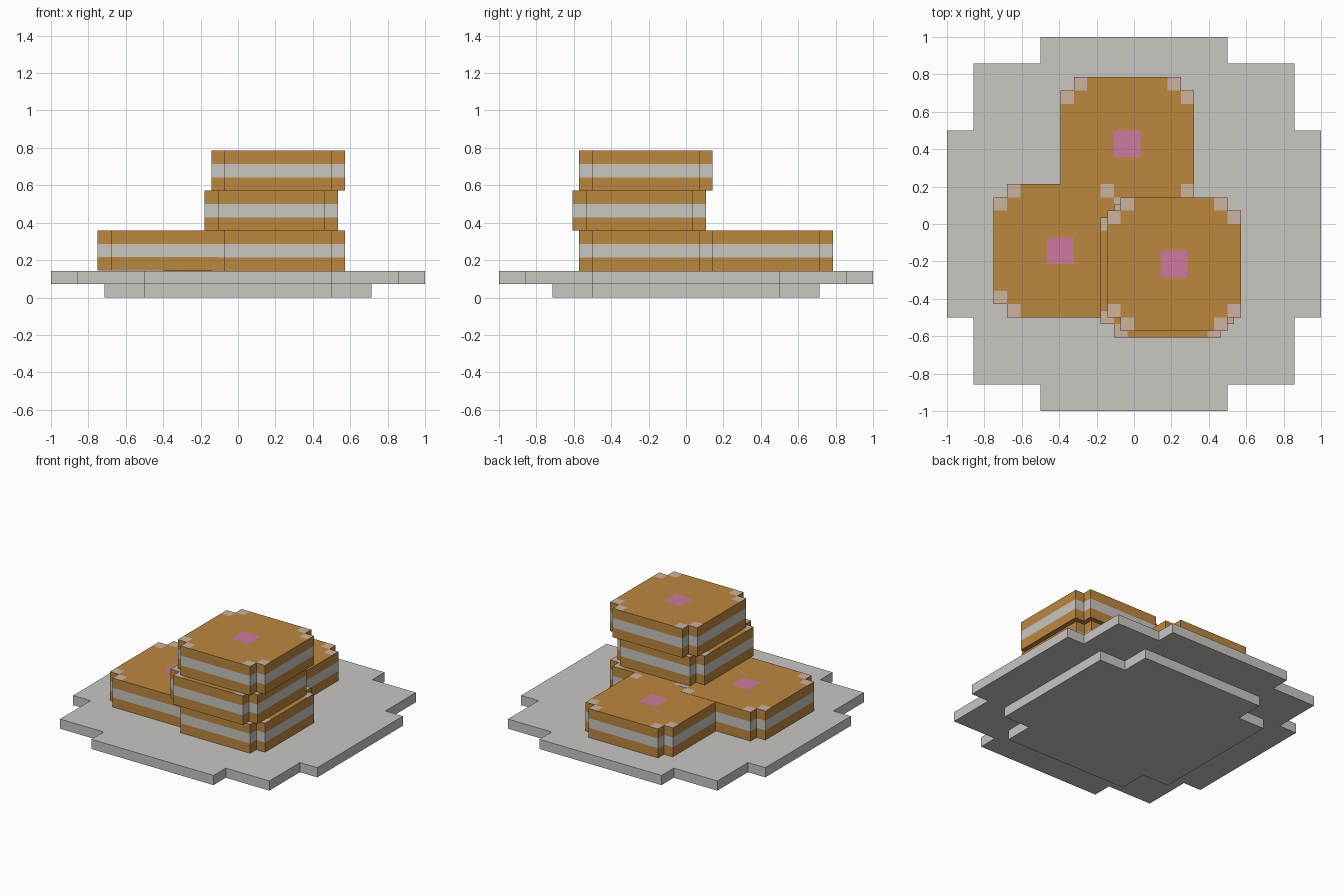
import bpy
import bmesh

if "Cube" in bpy.data.objects:
    bpy.data.objects.remove(bpy.data.objects["Cube"])

U = 1 / 14  # one block unit


def srgb(r, g, b):
    lin = [c / 255 / 12.92 if c < 11 else ((c / 255 + 0.055) / 1.055) ** 2.4 for c in (r, g, b)]
    return (*lin, 1)


def material(name, rgb):
    mat = bpy.data.materials.new(name)
    mat.diffuse_color = srgb(*rgb)
    mat.use_nodes = True
    mat.node_tree.nodes["Principled BSDF"].inputs["Base Color"].default_value = mat.diffuse_color
    return mat


GREY = material("pale_grey", (200, 199, 193))
BROWN = material("golden_brown", (187, 135, 62))
TAN = material("pale_tan", (205, 179, 160))
PINK = material("pink", (205, 123, 158))


def finish(bm, name, mats, location):
    bmesh.ops.recalc_face_normals(bm, faces=bm.faces[:])
    mesh = bpy.data.meshes.new(name)
    bm.to_mesh(mesh)
    bm.free()
    for mat in mats:
        mesh.materials.append(mat)
    obj = bpy.data.objects.new(name, mesh)
    obj.location = location
    bpy.context.collection.objects.link(obj)


def stepped_slab(name, quarter, z):
    """One-unit slab whose outline is a quarter profile turned four times."""
    bm = bmesh.new()
    outline = []
    for _ in range(4):
        outline += quarter
        quarter = [(-y, x) for x, y in quarter]
    face = bm.faces.new([bm.verts.new((x * U, y * U, 0)) for x, y in outline])
    top = bmesh.ops.extrude_face_region(bm, geom=[face], use_keep_orig=True)
    verts = [v for v in top["geom"] if isinstance(v, bmesh.types.BMVert)]
    bmesh.ops.translate(bm, verts=verts, vec=(0, 0, U))
    finish(bm, name, [GREY], (0, 0, z * U))


def bun(name, cx, cy, z, lift=0.0):
    """Square bun with notched corners, a pale filling band and a marked top."""
    bm = bmesh.new()
    bmesh.ops.create_grid(bm, x_segments=10, y_segments=10, size=5 * U)
    corners = [f for f in bm.faces
               if all(abs(c) > 4 * U for c in f.calc_center_median()[:2])]
    bmesh.ops.delete(bm, geom=corners, context='FACES')
    bmesh.ops.translate(bm, verts=bm.verts[:], vec=(0, 0, 3 * U))

    # Top markings: pink centre, tan cells beside each corner notch
    for f in bm.faces:
        x, y = (abs(c) / U for c in f.calc_center_median()[:2])
        if max(x, y) < 1:
            f.material_index = 3
        elif x + y > 7.9 and abs(x - y) > 0.5:
            f.material_index = 2
        else:
            f.material_index = 1

    # Sides in three bands: brown, grey, brown
    rim = [e for e in bm.edges if e.is_boundary]
    for index in (1, 0, 1):
        geom = bmesh.ops.extrude_edge_only(bm, edges=rim)["geom"]
        bmesh.ops.translate(bm, vec=(0, 0, -U),
                            verts=[g for g in geom if isinstance(g, bmesh.types.BMVert)])
        rim = [g for g in geom if isinstance(g, bmesh.types.BMEdge) and g.is_boundary]
        for f in {f for e in rim for f in e.link_faces}:
            f.material_index = index
    for f in bmesh.ops.contextual_create(bm, geom=rim)["faces"]:
        f.material_index = 1
    finish(bm, name, [GREY, BROWN, TAN, PINK], (cx * U, cy * U, z * U + lift))


# Plate: narrow foot below a wide stepped dish
stepped_slab("plate_foot", [(10, -7), (10, 7), (7, 7)], 0)
stepped_slab("plate_dish", [(14, -7), (14, 7), (12, 7), (12, 12), (7, 12)], 1)

# Three buns on the plate, two stacked on the front right one
bun("bun_left", -5.5, -2, 2, lift=0.0015)
bun("bun_back", -0.5, 6, 2)
bun("bun_front_right", 3, -3, 2)
bun("bun_middle", 2.5, -3.5, 5)
bun("bun_top", 3, -3, 8)
